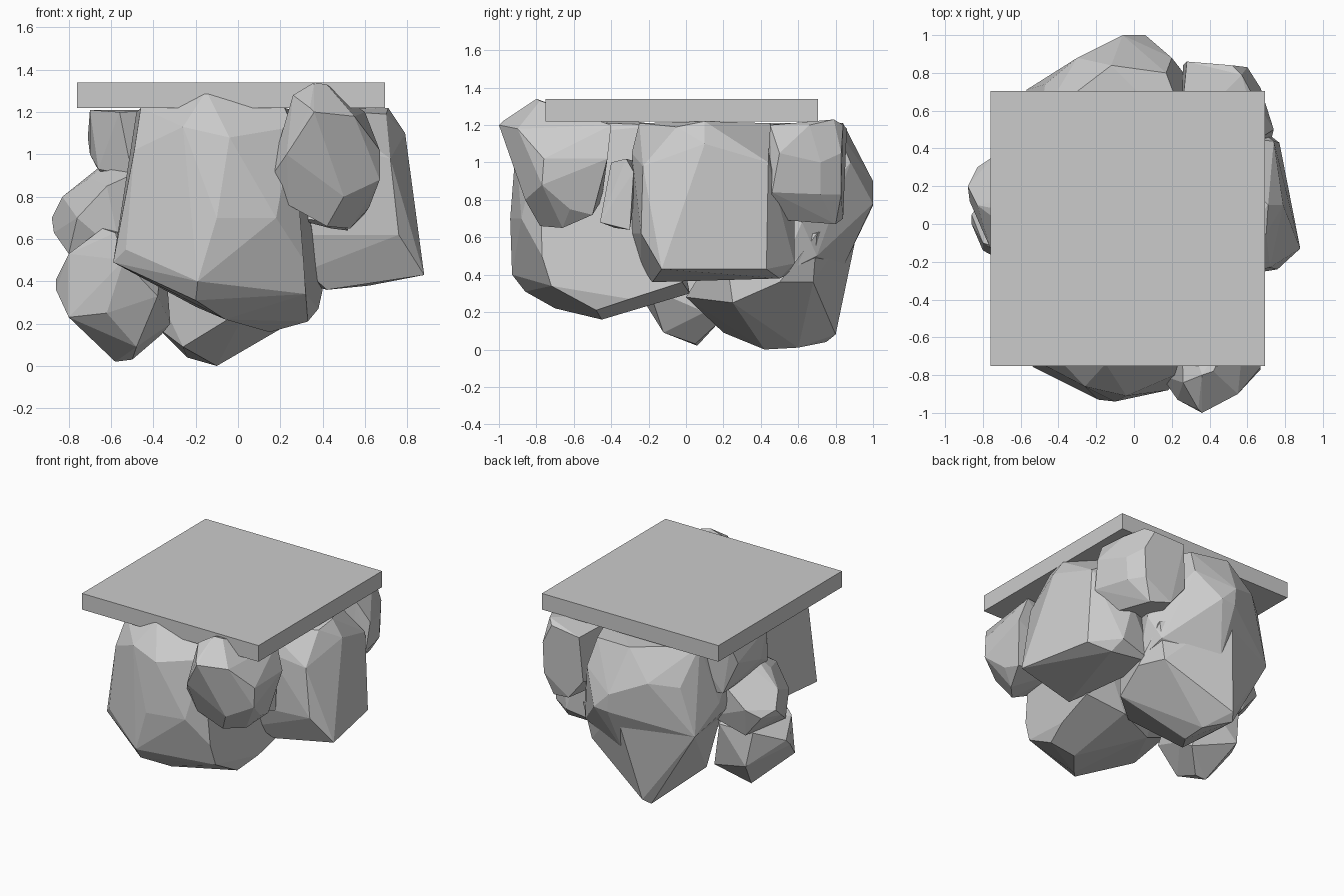
import bpy, bmesh


def rock(name, pts):
    """Faceted boulder: convex hull around a few corner points."""
    bm = bmesh.new()
    for p in pts:
        bm.verts.new(p)
    bmesh.ops.convex_hull(bm, input=bm.verts[:])
    loose = [v for v in bm.verts if not v.link_faces]
    bmesh.ops.delete(bm, geom=loose, context='VERTS')
    bmesh.ops.dissolve_limit(bm, angle_limit=0.09, verts=bm.verts[:], edges=bm.edges[:])
    bmesh.ops.recalc_face_normals(bm, faces=bm.faces[:])
    me = bpy.data.meshes.new(name)
    bm.to_mesh(me)
    bm.free()
    ob = bpy.data.objects.new(name, me)
    bpy.context.collection.objects.link(ob)
    return ob


# square slab on top
bpy.ops.mesh.primitive_cube_add(size=1, location=(-0.033, -0.023, 1.28))
slab = bpy.context.object
slab.name = "top_slab"
slab.scale = (1.455, 1.455, 0.12)

# large boulder at the front
rock("front_boulder", [
    (-0.46, -0.65, 1.22), (-0.15, -0.74, 1.30), (0.22, -0.70, 1.22), (0.26, -0.78, 1.13),
    (-0.26, -0.86, 1.13), (-0.04, -0.91, 1.08), (-0.49, -0.74, 1.02), (-0.49, -0.74, 0.70),
    (-0.59, -0.70, 0.49), (-0.53, -0.76, 0.55), (-0.19, -0.93, 0.40), (-0.10, -0.94, 0.70),
    (0.18, -0.88, 0.70), (-0.20, -0.86, 0.31), (-0.06, -0.70, 0.22), (0.31, -0.77, 0.50),
    (0.15, -0.45, 0.16), (0.33, -0.48, 0.21), (0.38, -0.30, 0.27), (0.40, -0.02, 0.36),
    (0.32, -0.72, 0.34), (-0.20, -0.10, 0.28), (-0.48, -0.25, 0.45), (-0.48, -0.20, 1.20),
    (0.28, -0.15, 1.20), (0.10, 0.02, 0.30), (0.33, -0.60, 0.65)])

# small boulder at the front right
rock("front_right_boulder", [
    (0.36, -0.80, 1.34), (0.42, -0.78, 1.33), (0.34, -0.98, 1.22), (0.26, -0.84, 1.28),
    (0.36, -1.00, 1.20), (0.23, -0.93, 1.00), (0.14, -0.80, 0.87), (0.24, -0.82, 0.76),
    (0.42, -0.78, 0.66), (0.53, -0.66, 0.65), (0.62, -0.62, 0.75), (0.67, -0.77, 0.88),
    (0.67, -0.76, 1.02), (0.55, -0.90, 1.18), (0.40, -0.95, 1.04), (0.50, -0.86, 0.80),
    (0.66, -0.42, 1.02), (0.60, -0.40, 1.20), (0.25, -0.45, 1.20), (0.22, -0.45, 0.80),
    (0.60, -0.50, 0.72)])

# boulder on the right side
rock("right_boulder", [
    (0.71, 0.10, 1.22), (0.70, -0.05, 1.19), (0.79, 0.10, 1.10), (0.72, -0.23, 0.98),
    (0.74, 0.44, 1.00), (0.76, -0.24, 0.62), (0.88, -0.13, 0.43), (0.82, 0.20, 0.50),
    (0.77, 0.43, 0.43), (0.62, 0.50, 0.38), (0.58, 0.58, 0.46), (0.42, -0.18, 0.36),
    (0.32, -0.29, 0.62), (0.32, -0.24, 0.45), (0.45, -0.29, 1.05), (0.28, 0.54, 0.40),
    (0.40, -0.25, 1.21), (0.40, 0.45, 1.21), (0.50, 0.58, 0.75)])

# small filler stone between the front right and right boulders
rock("filler_stone", [
    (0.45, -0.40, 1.00), (0.50, -0.32, 1.02), (0.52, -0.28, 0.95), (0.48, -0.46, 0.68),
    (0.52, -0.30, 0.64), (0.44, -0.38, 0.65), (0.25, -0.40, 0.70), (0.25, -0.25, 1.00)])

# boulder high on the back right
rock("back_right_boulder", [
    (0.28, 0.86, 1.18), (0.52, 0.84, 1.20), (0.57, 0.79, 1.23), (0.64, 0.66, 1.20),
    (0.66, 0.45, 1.20), (0.74, 0.50, 1.05), (0.60, 0.83, 1.05), (0.67, 0.72, 1.00),
    (0.59, 0.83, 0.83), (0.66, 0.72, 0.83), (0.73, 0.46, 0.84), (0.62, 0.42, 0.70),
    (0.53, 0.80, 0.67), (0.38, 0.84, 0.70), (0.26, 0.84, 0.85), (0.24, 0.45, 0.75),
    (0.24, 0.45, 1.20)])

# upper half of the tall back boulder
rock("back_upper_boulder", [
    (-0.12, 0.84, 1.21), (0.17, 0.80, 1.19), (-0.50, 0.55, 1.21), (-0.47, 0.74, 0.96),
    (-0.30, 0.88, 1.00), (-0.06, 1.00, 0.90), (0.06, 1.00, 0.78), (0.20, 0.88, 1.00),
    (-0.05, 1.00, 0.77), (0.28, 0.78, 0.80), (-0.06, 0.84, 0.44), (0.34, 0.70, 0.50),
    (-0.57, 0.71, 0.61), (-0.59, 0.45, 0.77), (-0.58, 0.20, 0.72), (-0.55, 0.20, 1.10),
    (-0.40, 0.30, 0.45), (0.38, 0.50, 0.40), (0.40, 0.62, 0.68), (0.32, 0.40, 1.20)])

# lower half of the tall back boulder, reaching the ground
rock("back_lower_boulder", [
    (-0.08, 0.84, 0.46), (-0.14, 0.80, 0.26), (-0.20, 0.80, 0.08), (-0.24, 0.75, 0.04),
    (-0.10, 0.60, 0.01), (-0.10, 0.42, 0.00), (-0.26, 0.20, 0.09), (0.05, 0.00, 0.28),
    (0.33, 0.25, 0.25), (0.38, 0.50, 0.36), (0.30, 0.68, 0.36), (0.36, 0.70, 0.62),
    (-0.38, 0.30, 0.18), (-0.57, 0.71, 0.61), (-0.50, 0.30, 0.60), (0.30, 0.20, 0.60),
    (-0.08, 0.94, 0.75), (-0.30, 0.86, 0.80)])

# low boulder on the left
rock("lower_left_boulder", [
    (-0.64, -0.15, 0.65), (-0.58, -0.22, 0.63), (-0.80, -0.10, 0.53), (-0.86, 0.05, 0.41),
    (-0.86, 0.00, 0.36), (-0.80, -0.14, 0.23), (-0.58, 0.06, 0.02), (-0.50, 0.05, 0.03),
    (-0.48, -0.12, 0.09), (-0.36, 0.18, 0.15), (-0.32, 0.10, 0.20), (-0.38, -0.20, 0.33),
    (-0.54, -0.28, 0.50), (-0.62, -0.22, 0.25), (-0.72, 0.24, 0.50), (-0.68, 0.27, 0.25),
    (-0.45, 0.25, 0.50), (-0.35, 0.00, 0.60)])

# middle boulder on the left
rock("middle_left_boulder", [
    (-0.58, 0.05, 1.00), (-0.55, 0.15, 0.98), (-0.70, 0.00, 0.89), (-0.83, 0.10, 0.80),
    (-0.88, 0.20, 0.70), (-0.87, 0.12, 0.63), (-0.80, -0.03, 0.53), (-0.76, -0.13, 0.70),
    (-0.62, -0.18, 0.85), (-0.83, 0.30, 0.66), (-0.74, 0.36, 0.72), (-0.70, 0.30, 0.50),
    (-0.55, -0.15, 0.52), (-0.45, 0.35, 0.60), (-0.45, 0.35, 0.95), (-0.40, -0.10, 0.95)])

# upper boulder on the left, under the slab
rock("upper_left_boulder", [
    (-0.70, 0.05, 1.21), (-0.68, 0.45, 1.21), (-0.71, 0.40, 1.08), (-0.70, 0.12, 1.00),
    (-0.66, -0.02, 0.93), (-0.62, 0.45, 0.85), (-0.60, 0.05, 0.85), (-0.56, -0.15, 1.20),
    (-0.50, -0.12, 0.90), (-0.40, 0.55, 1.21), (-0.35, 0.50, 0.85), (-0.30, 0.00, 1.21)])
